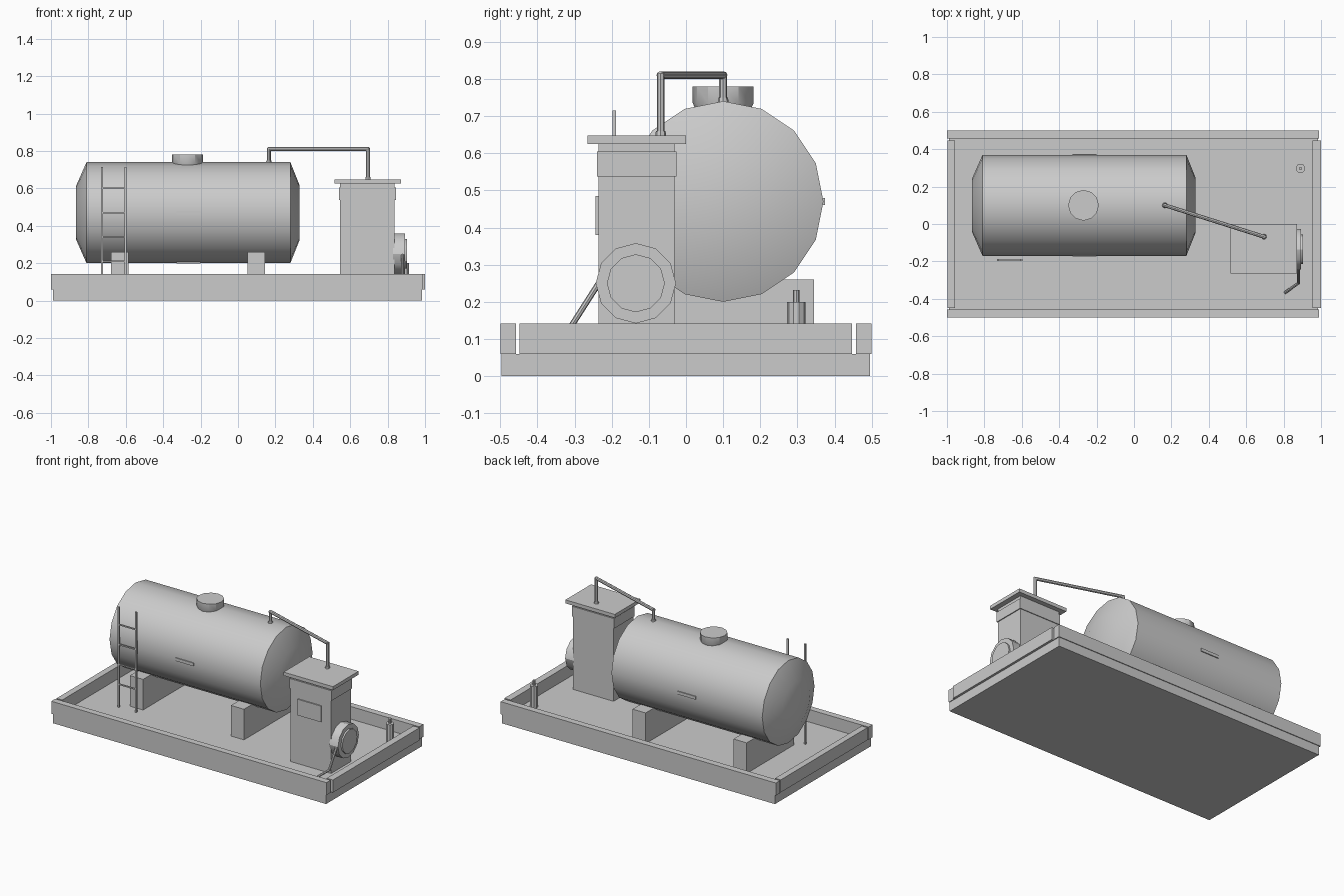
import bpy, bmesh, math
from mathutils import Vector, Matrix

if "Cube" in bpy.data.objects:
    bpy.data.objects.remove(bpy.data.objects["Cube"], do_unlink=True)

GREY = (0.6, 0.6, 0.6, 1)
paint = bpy.data.materials.new("plain_grey")
paint.use_nodes = True
paint.diffuse_color = GREY
paint.node_tree.nodes["Principled BSDF"].inputs["Base Color"].default_value = GREY


def finish(name, bm, smooth=False):
    bmesh.ops.recalc_face_normals(bm, faces=bm.faces)
    mesh = bpy.data.meshes.new(name)
    bm.to_mesh(mesh)
    bm.free()
    mesh.materials.append(paint)
    obj = bpy.data.objects.new(name, mesh)
    bpy.context.collection.objects.link(obj)
    if smooth:
        bpy.ops.object.select_all(action='DESELECT')
        obj.select_set(True)
        bpy.context.view_layer.objects.active = obj
        bpy.ops.object.shade_smooth_by_angle(angle=math.radians(30))
    return obj


def box(name, x, y, z):
    bm = bmesh.new()
    bmesh.ops.create_cube(bm, size=1)
    for v in bm.verts:
        v.co = [(lo + hi) / 2 + c * (hi - lo) for c, (lo, hi) in zip(v.co, (x, y, z))]
    return finish(name, bm)


def lathe(name, center, axis, profile, sides, smooth=False):
    """Closed solid of revolution; profile lists (distance along axis, radius)."""
    bm = bmesh.new()
    rings = []
    for d, r in profile:
        ring = []
        for i in range(sides):
            a = math.tau * i / sides
            p = (d, r * math.sin(a), r * math.cos(a)) if axis == 'X' else (r * math.sin(a), r * math.cos(a), d)
            ring.append(bm.verts.new(Vector(center) + Vector(p)))
        rings.append(ring)
    for a, b in zip(rings, rings[1:]):
        for i in range(sides):
            j = (i + 1) % sides
            bm.faces.new((a[i], a[j], b[j], b[i]))
    bm.faces.new(rings[0])
    bm.faces.new(rings[-1])
    return finish(name, bm, smooth)


def tube(name, points, radius, sides=8):
    """Round bar following a polyline."""
    bm = bmesh.new()
    for a, b in zip(points, points[1:]):
        a, b = Vector(a), Vector(b)
        turn = (b - a).to_track_quat('Z', 'Y').to_matrix().to_4x4()
        bmesh.ops.create_cone(bm, cap_ends=True, segments=sides, radius1=radius, radius2=radius,
                              depth=(b - a).length + radius,
                              matrix=Matrix.Translation((a + b) / 2) @ turn)
    return finish(name, bm, True)


# Base slab and surrounding curb
FLOOR = 0.06
box("base_slab", (-0.99, 0.985), (-0.497, 0.495), (0, FLOOR))
curb = (FLOOR, 0.142)
box("front_curb", (-1, 0.99), (-0.5, -0.458), curb)
box("back_curb", (-1, 0.99), (0.457, 0.5), curb)
box("right_curb", (-0.998, -0.957), (-0.448, 0.447), curb)
box("left_curb", (0.955, 1), (-0.448, 0.447), curb)

# Storage tank with tapered ends, hatch, pads and saddles
TY, TZ, TR = 0.1, 0.47, 0.27
lathe("tank", (0, TY, TZ), 'X',
      [(-0.865, 0.145), (-0.81, TR), (0.28, TR), (0.33, 0.145)], 16, True)
lathe("tank_hatch", (-0.27, TY, 0), 'Z',
      [(0.70, 0.065), (0.735, 0.082), (0.78, 0.082)], 12, True)
pad = (-0.33, -0.2)
box("bottom_pad", pad, (TY - 0.03, TY + 0.03), (0.199, 0.215))
for name, y in (("front_pad", TY - TR), ("back_pad", TY + TR)):
    box(name, pad, (y - 0.004, y + 0.004), (TZ - 0.01, TZ + 0.01))
for name, x in (("right_saddle", -0.68), ("left_saddle", 0.05)):
    box(name, (x, x + 0.095), (TY - 0.245, TY + 0.245), (FLOOR, 0.26))

# Ladder in front of the tank
for name, x in (("right_ladder_rail", -0.727), ("left_ladder_rail", -0.602)):
    box(name, (x - 0.006, x + 0.006), (-0.198, -0.188), (FLOOR, 0.715))
for i in range(4):
    z = 0.21 + 0.13 * i
    box(f"ladder_rung_{i + 1}", (-0.727, -0.602), (-0.197, -0.189), (z - 0.004, z + 0.004))

# Pump cabinet
box("pump_cabinet", (0.546, 0.838), (-0.235, -0.031), (FLOOR, 0.63))
box("cabinet_collar", (0.54, 0.844), (-0.24, -0.026), (0.538, 0.604))
box("cabinet_roof", (0.515, 0.872), (-0.265, 0), (0.625, 0.648))
box("cabinet_panel", (0.6, 0.77), (-0.243, -0.23), (0.38, 0.485))

# Hose reel and hose
lathe("hose_reel", (0, -0.135, 0.25), 'X', [(0.83, 0.108), (0.893, 0.108)], 12, True)
lathe("reel_hub", (0, -0.135, 0.25), 'X', [(0.88, 0.078), (0.903, 0.078)], 12, True)
tube("hose", [(0.88, -0.235, 0.25), (0.88, -0.315, 0.125), (0.81, -0.365, 0.07)], 0.008)

# Transfer pipe from tank to cabinet
tube("transfer_pipe", [(0.165, 0.1, 0.72), (0.165, 0.1, 0.81),
                       (0.695, -0.068, 0.81), (0.695, -0.068, 0.64)], 0.0105)
for name, x, y, z in (("tank_flange", 0.165, 0.1, 0.735), ("roof_flange", 0.695, -0.068, 0.645)):
    lathe(name, (x, y, z), 'Z', [(0, 0.015), (0.015, 0.013)], 8, True)

# Drain valve in the back corner
lathe("drain_valve", (0.89, 0.297, 0), 'Z', [(FLOOR, 0.025), (0.2, 0.025)], 10, True)
lathe("valve_stem", (0.89, 0.297, 0), 'Z', [(0.19, 0.009), (0.232, 0.009)], 8, True)
